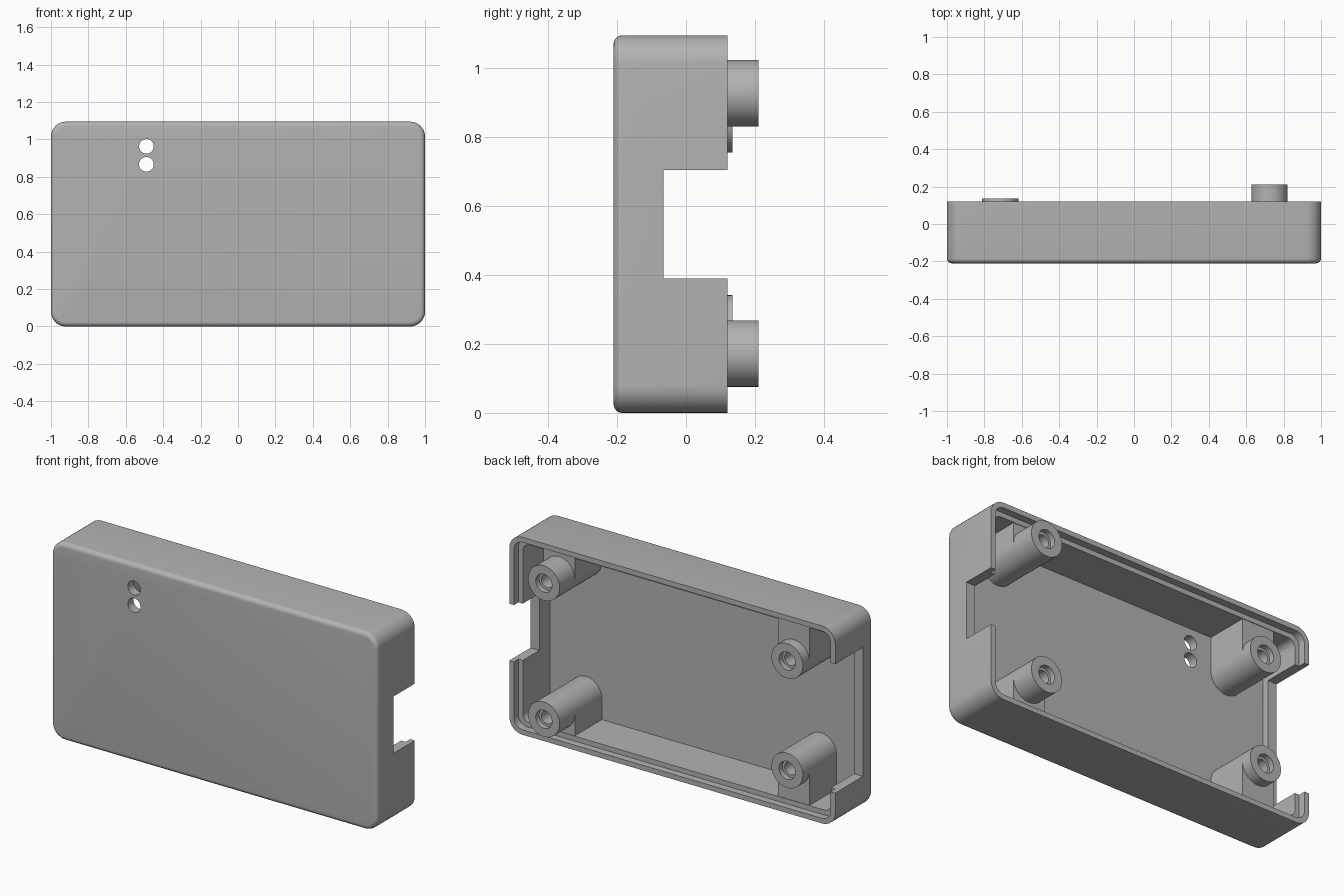
import bpy, bmesh, math
from mathutils import Matrix, Vector

old = bpy.data.objects.get("Cube")
if old:
    bpy.data.objects.remove(old)

HEIGHT, FRONT, BACK = 1.095, -0.21, 0.12
WALL, LIP = 0.055, 0.028      # full wall and thin rim thickness
FLOOR, STEP = -0.16, 0.08     # inner face of the front panel, rim ledge depth

grey = bpy.data.materials.new("plain grey")
grey.use_nodes = True
grey.diffuse_color = (0.45, 0.45, 0.45, 1)
grey.node_tree.nodes["Principled BSDF"].inputs["Base Color"].default_value = grey.diffuse_color


def finish(name, bm):
    bmesh.ops.recalc_face_normals(bm, faces=bm.faces)
    mesh = bpy.data.meshes.new(name)
    bm.to_mesh(mesh)
    bm.free()
    mesh.materials.append(grey)
    obj = bpy.data.objects.new(name, mesh)
    bpy.context.collection.objects.link(obj)
    return obj


def rounded_slab(name, inset, radius, y0, y1, fillet=0):
    """Rounded rectangle in the xz plane, extruded along y."""
    bm = bmesh.new()
    half_x, half_z = 1 - inset - radius, HEIGHT / 2 - inset - radius
    corners = [(1, 1), (-1, 1), (-1, -1), (1, -1)]
    points = []
    for q, (sx, sz) in enumerate(corners):
        for i in range(11):
            a = (q + i / 10) * math.pi / 2
            points.append((sx * half_x + radius * math.cos(a), y0,
                           HEIGHT / 2 + sz * half_z + radius * math.sin(a)))
    face = bm.faces.new([bm.verts.new(p) for p in points])
    made = bmesh.ops.extrude_face_region(bm, geom=[face])
    moved = [v for v in made["geom"] if isinstance(v, bmesh.types.BMVert)]
    bmesh.ops.translate(bm, verts=moved, vec=(0, y1 - y0, 0))
    if fillet:
        edges = [e for e in bm.edges if all(abs(v.co.y - y0) < 1e-5 for v in e.verts)]
        bmesh.ops.bevel(bm, geom=edges, offset=fillet, segments=6, profile=0.5, affect='EDGES')
    return finish(name, bm)


def box(name, low, high):
    low, high = Vector(low), Vector(high)
    bm = bmesh.new()
    bmesh.ops.create_cube(bm, size=1, matrix=Matrix.Translation((low + high) / 2)
                          @ Matrix.Diagonal((*(high - low), 1)))
    return finish(name, bm)


def rod(name, x, z, radius, y0, y1):
    bm = bmesh.new()
    bmesh.ops.create_cone(bm, cap_ends=True, segments=48, radius1=radius, radius2=radius,
                          depth=y1 - y0, matrix=Matrix.Translation((x, (y0 + y1) / 2, z))
                          @ Matrix.Rotation(math.pi / 2, 4, 'X'))
    return finish(name, bm)


def combine(target, other, operation='DIFFERENCE'):
    mod = target.modifiers.new("cut", 'BOOLEAN')
    mod.object, mod.operation, mod.solver = other, operation, 'EXACT'
    bpy.context.view_layer.objects.active = target
    bpy.ops.object.modifier_apply(modifier=mod.name)
    bpy.data.objects.remove(other)


# Hollow shell with a ledge inside the rim
shell = rounded_slab("shell", 0, 0.08, FRONT, BACK, fillet=0.025)
combine(shell, rounded_slab("cavity", WALL, 0.04, FLOOR, BACK + 0.1))
combine(shell, rounded_slab("rim_recess", LIP, 0.055, STEP, BACK + 0.1))

# Side openings, the right-hand one larger
combine(shell, box("left_opening", (0.9, -0.065, 0.39), (1.1, 0.3, 0.705)))
combine(shell, box("right_opening", (-1.1, -0.122, 0.19), (-0.9, 0.3, 0.905)))

# Pair of indicator holes in the front panel
for z in (0.867, 0.963):
    combine(shell, rod("indicator_hole", -0.49, z, 0.039, -0.3, 0))

# Screw posts, each webbed to its nearest long wall
parts = [shell]
R = 0.0965
for side, x, top, z_low, z_high in (("left", 0.725, 0.21, 0.172, 0.927),
                                    ("right", -0.715, 0.135, 0.245, 0.852)):
    for level, z, wall_z in (("lower", z_low, WALL), ("upper", z_high, HEIGHT - WALL)):
        post = rod(f"{side}_{level}_post", x, z, R, FLOOR - 0.01, top)
        web = box("web", (x - R, FLOOR - 0.01, min(z, wall_z)),
                  (x + R, STEP - 0.003, max(z, wall_z)))
        combine(post, web, 'UNION')
        combine(post, rod("screw_recess", x, z, 0.05, top - 0.03, top + 0.1))
        combine(post, rod("screw_hole", x, z, 0.036, -0.1, top))
        parts.append(post)

bpy.ops.object.select_all(action='DESELECT')
for part in parts:
    part.select_set(True)
bpy.context.view_layer.objects.active = shell
bpy.ops.object.shade_smooth_by_angle(angle=math.radians(30))
